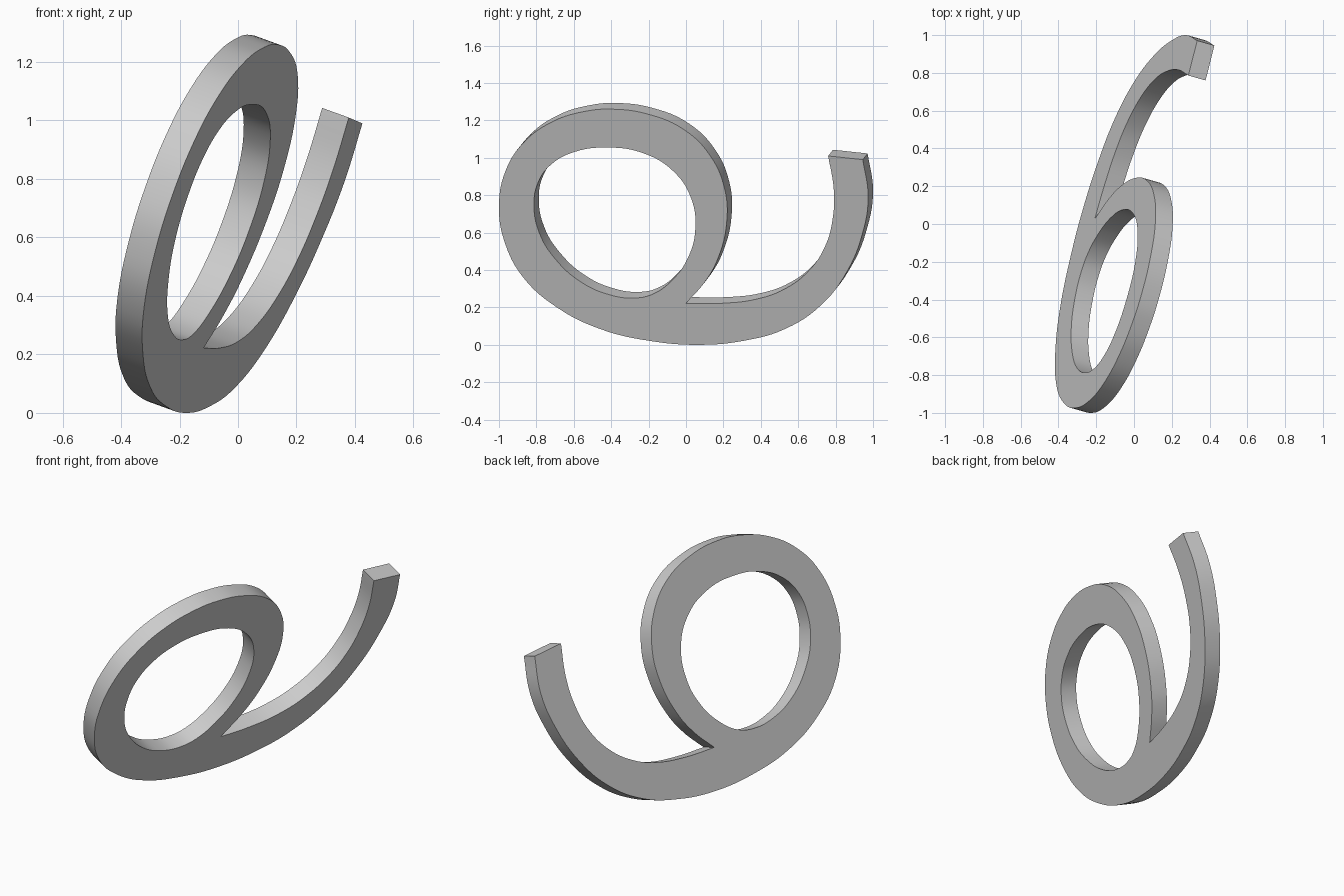
import bpy, bmesh, math
from mathutils import Matrix

# Outline as seen from the right (y, z); sharp corners first, then the smooth run
CORNERS = {(0.945, 0.99), (0.76, 1.01), (0.0, 0.222)}
OUTER = [(0.945, 0.99), (0.974, 0.79), (0.945, 0.60), (0.86, 0.39), (0.72, 0.21),
         (0.53, 0.085), (0.31, 0.022), (0.07, 0.0), (-0.20, 0.022), (-0.46, 0.085),
         (-0.69, 0.20), (-0.87, 0.36), (-0.97, 0.55), (-1.0, 0.74), (-0.965, 0.93),
         (-0.87, 1.08), (-0.71, 1.195), (-0.53, 1.25), (-0.40, 1.26), (-0.21, 1.235),
         (-0.01, 1.15), (0.13, 1.01), (0.205, 0.84), (0.218, 0.66), (0.17, 0.46),
         (0.10, 0.335), (0.0, 0.222),
         (0.19, 0.222), (0.38, 0.245), (0.53, 0.30), (0.66, 0.40), (0.745, 0.53),
         (0.785, 0.68), (0.79, 0.83), (0.76, 1.01)]
HOLE = [(-0.813, 0.75), (-0.79, 0.87), (-0.72, 0.965), (-0.60, 1.03), (-0.43, 1.055),
        (-0.23, 1.025), (-0.07, 0.93), (0.025, 0.79), (0.05, 0.62), (0.01, 0.465),
        (-0.08, 0.34), (-0.18, 0.27), (-0.28, 0.25), (-0.41, 0.268), (-0.56, 0.335),
        (-0.70, 0.46), (-0.785, 0.60)]

curve = bpy.data.curves.new("curled_band", 'CURVE')
curve.dimensions = '2D'
curve.fill_mode = 'BOTH'
curve.extrude = 0.5
curve.resolution_u = 6
for loop in (OUTER, HOLE):
    s = curve.splines.new('BEZIER')
    s.bezier_points.add(len(loop) - 1)
    s.use_cyclic_u = True
    for bp, p in zip(s.bezier_points, loop):
        bp.co = (p[0], p[1], 0)
        bp.handle_left_type = bp.handle_right_type = 'VECTOR' if p in CORNERS else 'AUTO'

band = bpy.data.objects.new("curled_band", curve)
bpy.context.collection.objects.link(band)
bpy.context.view_layer.objects.active = band
band.select_set(True)
bpy.ops.object.convert(target='MESH')
band = bpy.context.object

# Lean the flat band onto its tilted plane; third column is the thickness
A, B = 0.29, 0.35
W = (0.091, -0.026, -0.033)
C = -0.195
band.data.transform(Matrix((
    (A, B, W[0], C - W[0] / 2),
    (1, 0, W[1], -W[1] / 2),
    (0, 1, W[2], -W[2] / 2),
    (0, 0, 0, 1))))

bm = bmesh.new()
bm.from_mesh(band.data)
bmesh.ops.remove_doubles(bm, verts=bm.verts, dist=0.0005)
bmesh.ops.recalc_face_normals(bm, faces=bm.faces)
bm.to_mesh(band.data)
bm.free()
bpy.ops.object.shade_smooth_by_angle(angle=math.radians(30))
